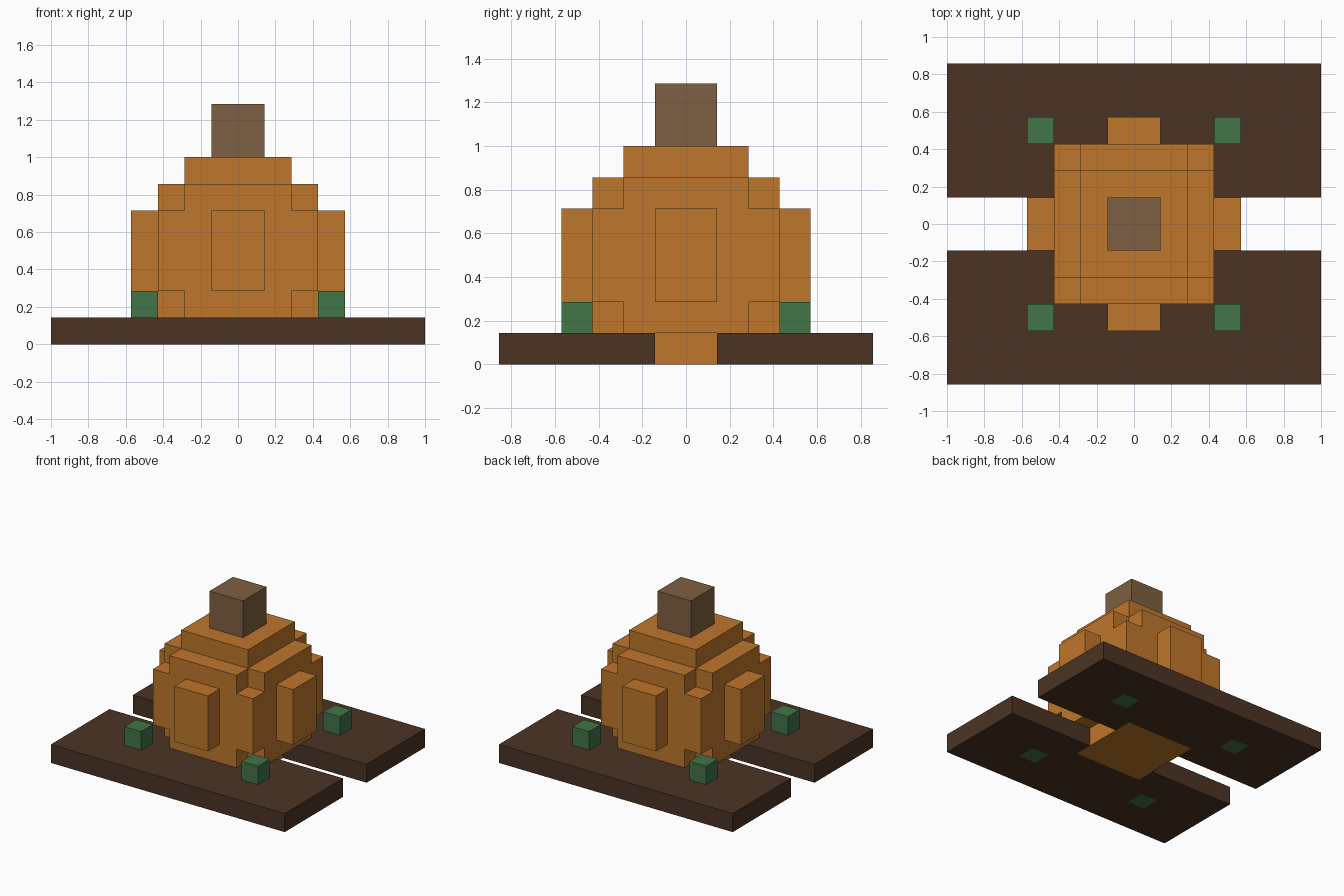
import bpy
import bmesh
from itertools import product

U = 1 / 7  # edge of one block

default = bpy.data.objects.get("Cube")
if default:
    bpy.data.objects.remove(default, do_unlink=True)


def material(name, rgb):
    m = bpy.data.materials.new(name)
    m.use_nodes = True
    m.diffuse_color = (*rgb, 1)
    m.node_tree.nodes["Principled BSDF"].inputs["Base Color"].default_value = (*rgb, 1)
    return m


def box(x0, x1, y0, y1, z0, z1):
    """Set of unit blocks filling a box."""
    return set(product(range(x0, x1), range(y0, y1), range(z0, z1)))


def block_part(name, cells, mat):
    """Closed skin around a set of blocks, flat areas merged."""
    bm = bmesh.new()
    verts = {}

    def vert(p):
        if p not in verts:
            verts[p] = bm.verts.new([c * U for c in p])
        return verts[p]

    for cell in sorted(cells):
        for axis, side in product(range(3), (0, 1)):
            neighbour = list(cell)
            neighbour[axis] += 2 * side - 1
            if tuple(neighbour) in cells:
                continue
            corners = []
            for a, b in ((0, 0), (1, 0), (1, 1), (0, 1)):
                p = list(cell)
                p[axis] += side
                p[(axis + 1) % 3] += a
                p[(axis + 2) % 3] += b
                corners.append(vert(tuple(p)))
            bm.faces.new(corners if side else corners[::-1])
    bmesh.ops.dissolve_limit(bm, angle_limit=0.01, verts=bm.verts[:], edges=bm.edges[:])
    mesh = bpy.data.meshes.new(name)
    bm.to_mesh(mesh)
    bm.free()
    mesh.materials.append(mat)
    ob = bpy.data.objects.new(name, mesh)
    bpy.context.collection.objects.link(ob)
    return ob


orange = material("pumpkin orange", (0.521, 0.184, 0.025))
brown = material("stem brown", (0.212, 0.117, 0.054))
green = material("leaf green", (0.054, 0.178, 0.065))
soil = material("soil brown", (0.069, 0.034, 0.017))

# Pumpkin: stepped body with a raised rib on each side
pumpkin = (box(-2, 2, -2, 2, 0, 7)
           | box(-3, 3, -2, 2, 1, 6) | box(-2, 2, -3, 3, 1, 6)
           | box(-3, 3, -3, 3, 2, 5)
           | box(-4, 4, -1, 1, 2, 5) | box(-1, 1, -4, 4, 2, 5))
block_part("pumpkin_body", pumpkin, orange)

# Stem
block_part("pumpkin_stem", box(-1, 1, -1, 1, 7, 9), brown)

# Sprouts at the four corners, rooted through the soil
sprouts = set()
for x, y in product((-4, 3), repeat=2):
    sprout = box(x, x + 1, y, y + 1, 0, 2)
    sprouts |= sprout
    name = f"sprout_{'back' if y > 0 else 'front'}_{'left' if x > 0 else 'right'}"
    block_part(name, sprout, green)

# Two soil beds with a furrow between them, fitted around the plants
for name, y in (("soil_bed_front", -6), ("soil_bed_back", 1)):
    block_part(name, box(-7, 7, y, y + 5, 0, 1) - pumpkin - sprouts, soil)
